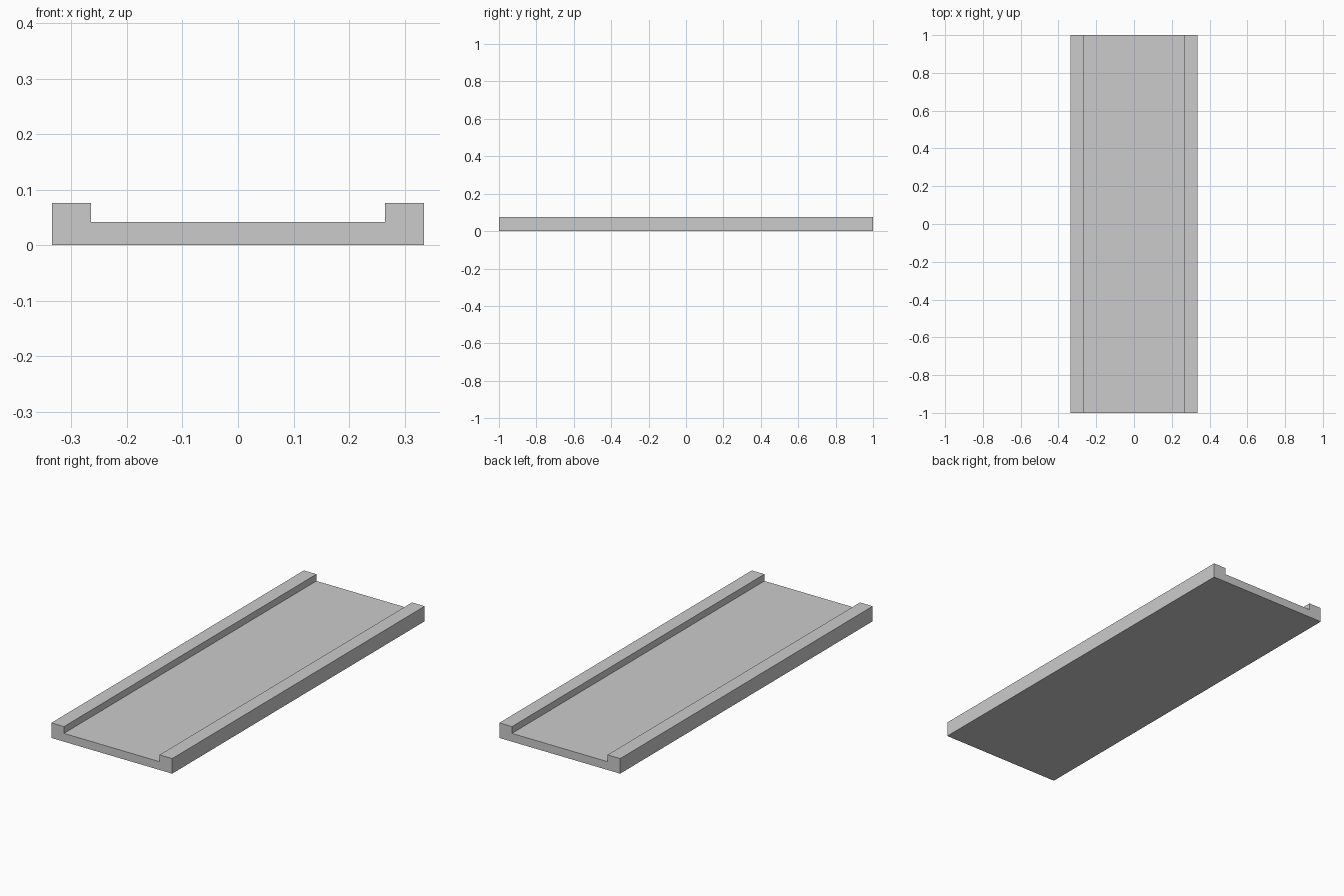
import bpy
import bmesh

if "Cube" in bpy.data.objects:
    bpy.data.objects.remove(bpy.data.objects["Cube"])

HALF_WIDTH, INNER = 0.335, 0.265
FLOOR, RIM = 0.0415, 0.0755
HALF_LENGTH = 1.0

# U-shaped cross-section: right half, mirrored to the left
right = [(HALF_WIDTH, 0), (HALF_WIDTH, RIM), (INNER, RIM), (INNER, FLOOR)]
profile = right + [(-x, z) for x, z in reversed(right)]

# Channel tray: section extruded along y
bm = bmesh.new()
section = bm.faces.new([bm.verts.new((x, -HALF_LENGTH, z)) for x, z in profile])
result = bmesh.ops.extrude_face_region(bm, geom=[section], use_keep_orig=True)
moved = [v for v in result["geom"] if isinstance(v, bmesh.types.BMVert)]
bmesh.ops.translate(bm, verts=moved, vec=(0, 2 * HALF_LENGTH, 0))
bmesh.ops.recalc_face_normals(bm, faces=bm.faces)

mesh = bpy.data.meshes.new("channel_tray")
bm.to_mesh(mesh)
bm.free()
tray = bpy.data.objects.new("channel_tray", mesh)
bpy.context.collection.objects.link(tray)
